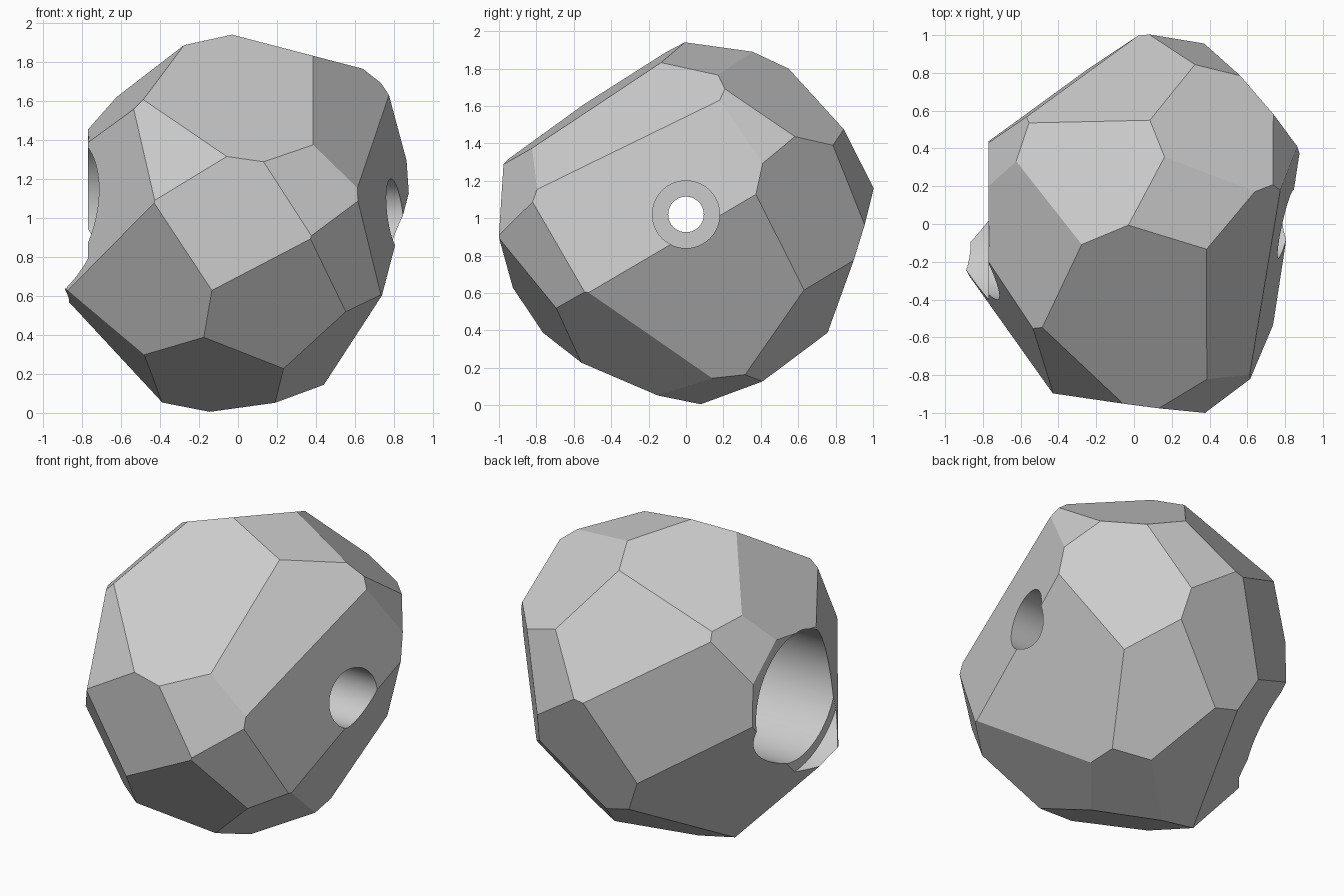
import bpy
import bmesh
import math
from mathutils import Matrix, Vector

default_cube = bpy.data.objects.get("Cube")
if default_cube:
    bpy.data.objects.remove(default_cube, do_unlink=True)

# Facet planes of the stone: outward direction a, b, c and offset d (a*x + b*y + c*z = d)
FRONT_FACETS = [
    (16, -185, 279, 542), (-36, -270, -6, 251), (59, -124, 46, 188),
    (68, -302, -214, 136), (-157, -178, -92, 128), (-110, -211, 130, 378),
    (300, -300, -100, 322),
]
RIGHT_FACETS = [
    (282, -178, 269, 625), (661, -147, 77, 611), (754, 93, -356, 294),
    (281, 235, -32, 298), (103, 34, 51, 169),
]
LEFT_FACETS = [
    (-228, -39, 232, 505), (-433, -248, 83, 498), (-403, 178, 214, 657),
    (-216, -67, -221, 68), (-499, 369, -350, 198),
]
BACK_FACETS = [
    (76, 228, 57, 301), (-110, 409, 291, 739), (-286, 402, 10, 406),
    (-11, 237, -75, 150), (52, 89, -82, 37),
]
TOP_FACETS = [(54, 0, 207, 400), (160, 208, 307, 680), (-132, 122, 373, 727)]
BOTTOM_FACETS = [(-30, -80, -179, -3), (100, -45, -130, 19), (32, 18, -143, -4), (-18, 48, -77, 6)]


def make_material(name, colour):
    material = bpy.data.materials.new(name)
    material.use_nodes = True
    material.diffuse_color = colour
    for node in material.node_tree.nodes:
        if node.type == "BSDF_PRINCIPLED":
            node.inputs["Base Color"].default_value = colour
    return material


def object_from_bmesh(name, bm):
    bmesh.ops.recalc_face_normals(bm, faces=bm.faces)
    mesh = bpy.data.meshes.new(name)
    bm.to_mesh(mesh)
    bm.free()
    obj = bpy.data.objects.new(name, mesh)
    bpy.context.scene.collection.objects.link(obj)
    return obj


def slice_facet(bm, facet):
    """Cut away everything outside one facet plane and cap the cut."""
    normal = Vector(facet[:3])
    point = normal * (facet[3] / normal.length_squared)
    geometry = list(bm.verts) + list(bm.edges) + list(bm.faces)
    bmesh.ops.bisect_plane(bm, geom=geometry, dist=1e-5, plane_co=point,
                           plane_no=normal.normalized(), clear_outer=True)
    open_edges = [edge for edge in bm.edges if edge.is_boundary]
    if open_edges:
        bmesh.ops.holes_fill(bm, edges=open_edges, sides=0)


def bore(target, name, radius, x_start, x_end, y, z):
    """Drill a round hole along x through the target."""
    bm = bmesh.new()
    place = Matrix.Translation(((x_start + x_end) / 2, y, z)) @ Matrix.Rotation(math.pi / 2, 4, "Y")
    bmesh.ops.create_cone(bm, cap_ends=True, segments=72, radius1=radius, radius2=radius,
                          depth=x_end - x_start, matrix=place)
    cutter = object_from_bmesh(name, bm)
    cutter.hide_render = True
    modifier = target.modifiers.new(name, "BOOLEAN")
    modifier.operation = "DIFFERENCE"
    modifier.solver = "EXACT"
    modifier.object = cutter
    return cutter


# Faceted stone body, sliced out of a block
bm = bmesh.new()
bmesh.ops.create_cube(bm, size=4, matrix=Matrix.Translation((0, 0, 1)))
for facet in (FRONT_FACETS + RIGHT_FACETS + LEFT_FACETS
              + BACK_FACETS + TOP_FACETS + BOTTOM_FACETS):
    slice_facet(bm, facet)
stone = object_from_bmesh("faceted_stone", bm)

# Flat seat and wide socket on one side, stepped bore through to the other
cutters = [
    bore(stone, "seat_cutter", 0.52, -2, -0.77, 0.04, 1.07),
    bore(stone, "socket_cutter", 0.4, -2.1, 0.1, 0, 1.02),
    bore(stone, "small_bore_cutter", 0.18, 0.4, 2, 0, 1.02),
    bore(stone, "through_hole_cutter", 0.095, -0.5, 1.5, 0, 1.02),
]

# Bake the cuts and remove the helpers
bpy.context.view_layer.update()
depsgraph = bpy.context.evaluated_depsgraph_get()
carved = bpy.data.meshes.new_from_object(stone.evaluated_get(depsgraph))
stone.modifiers.clear()
stone.data = carved
for cutter in cutters:
    bpy.data.objects.remove(cutter, do_unlink=True)

# Colour, with smooth bores and crisp facets
carved.materials.clear()
carved.materials.append(make_material("light grey", (0.6, 0.6, 0.6, 1)))
for polygon in carved.polygons:
    polygon.material_index = 0
bpy.ops.object.select_all(action="DESELECT")
stone.select_set(True)
bpy.context.view_layer.objects.active = stone
bpy.ops.object.shade_smooth_by_angle(angle=math.radians(8))
